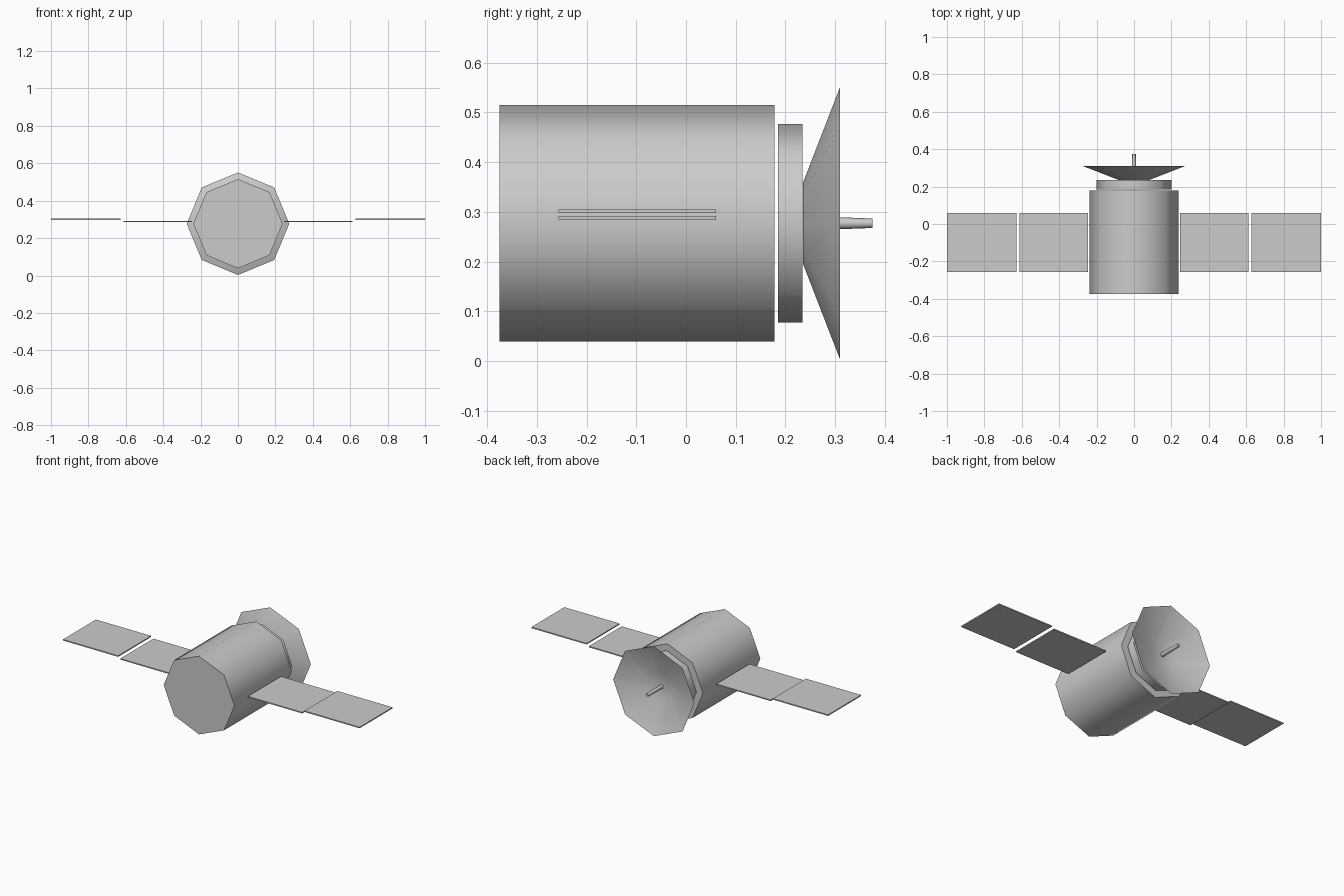
import bpy, bmesh, math

if "Cube" in bpy.data.objects:
    bpy.data.objects.remove(bpy.data.objects["Cube"])

ZC = 0.277   # height of the long axis
SIDES = 8


def lathe(name, profile, sides=SIDES, cap_start=True, cap_end=True, flip=False):
    """Loft n-sided rings along y; profile is a list of (y, radius)."""
    bm = bmesh.new()
    rings = []
    for y, r in profile:
        ring = []
        for i in range(sides):
            a = 2 * math.pi * i / sides
            ring.append(bm.verts.new((r * math.cos(a), y, ZC + r * math.sin(a))))
        rings.append(ring)
    for a, b in zip(rings, rings[1:]):
        for i in range(sides):
            j = (i + 1) % sides
            bm.faces.new((a[i], b[i], b[j], a[j]))
    if cap_start:
        bm.faces.new(rings[0])
    if cap_end:
        bm.faces.new(list(reversed(rings[-1])))
    bmesh.ops.recalc_face_normals(bm, faces=bm.faces)
    if flip:
        bmesh.ops.reverse_faces(bm, faces=bm.faces)
    return finish(name, bm, True)


def finish(name, bm, smooth=False):
    mesh = bpy.data.meshes.new(name)
    bm.to_mesh(mesh)
    bm.free()
    ob = bpy.data.objects.new(name, mesh)
    bpy.context.collection.objects.link(ob)
    if smooth:
        bpy.ops.object.select_all(action='DESELECT')
        bpy.context.view_layer.objects.active = ob
        ob.select_set(True)
        bpy.ops.object.shade_smooth_by_angle(angle=math.radians(50))
    return ob


def box(name, lo, hi):
    bm = bmesh.new()
    bmesh.ops.create_cube(bm, size=1)
    for v in bm.verts:
        v.co = [(l + h) / 2 + c * (h - l) for c, l, h in zip(v.co, lo, hi)]
    return finish(name, bm)


# Main body and the smaller collar behind it
lathe("body", [(-0.375, 0.2385), (0.178, 0.2385)])
lathe("collar", [(0.185, 0.2), (0.235, 0.2)])

# Open dish with a flat base, and its feed rod
lathe("dish", [(0.236, 0.083), (0.31, 0.274)], cap_end=False)
lathe("feed_rod", [(0.236, 0.012), (0.31, 0.012), (0.375, 0.0095)])

# Two solar panels on each side, the outer one slightly higher
for side, s in (("left", -1), ("right", 1)):
    for part, x0, x1, z0 in (("inner", 0.247, 0.613, 0.285),
                             ("outer", 0.628, 1.0, 0.298)):
        xs = sorted((s * x0, s * x1))
        box(f"{side}_{part}_panel", (xs[0], -0.257, z0), (xs[1], 0.06, z0 + 0.007))
